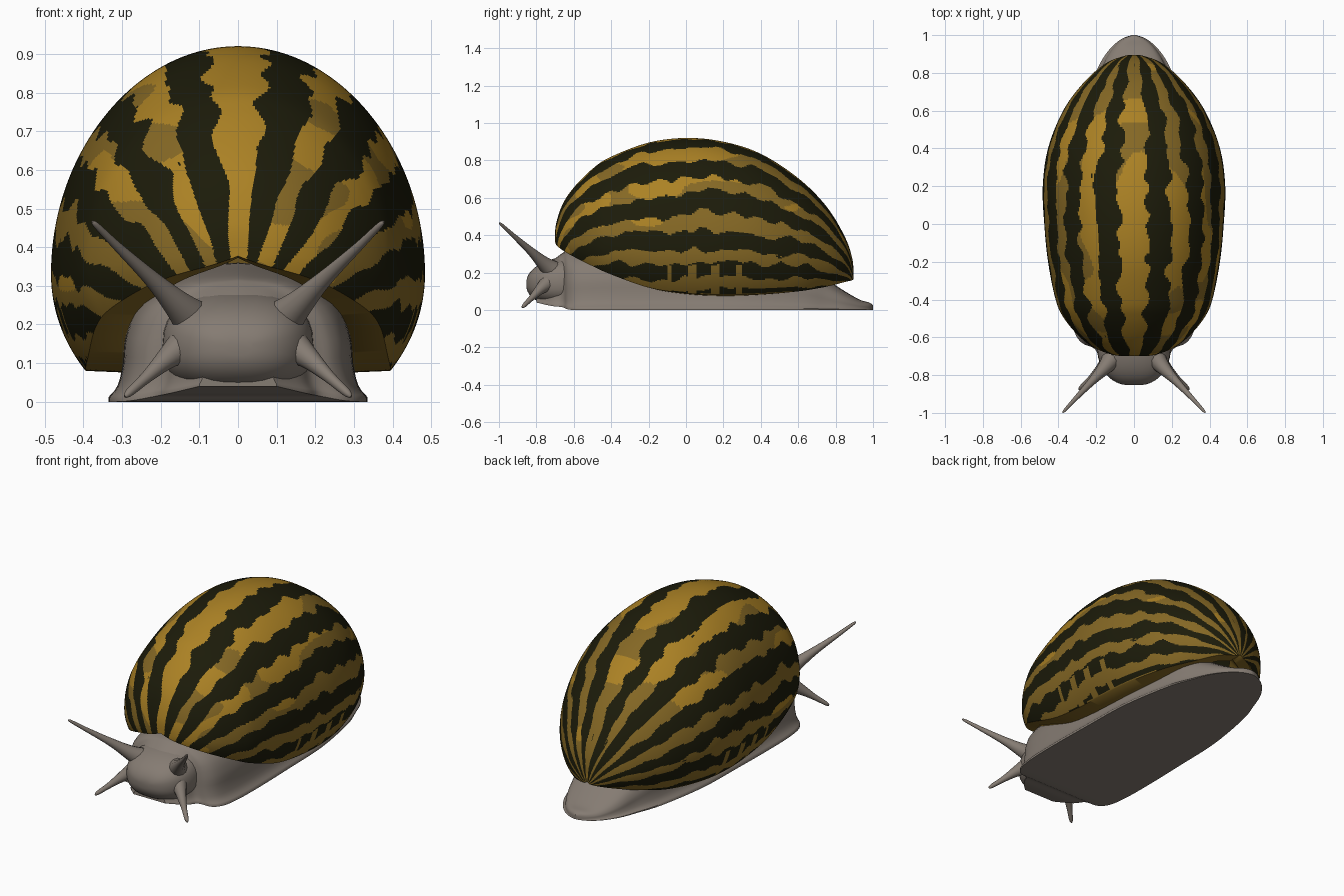
import bpy, bmesh, math
from mathutils import Vector, noise

if "Cube" in bpy.data.objects:
    bpy.data.objects.remove(bpy.data.objects["Cube"])


def material(name, rgb):
    m = bpy.data.materials.new(name)
    m.diffuse_color = (*rgb, 1)
    m.use_nodes = True
    m.node_tree.nodes["Principled BSDF"].inputs["Base Color"].default_value = m.diffuse_color
    return m


GREY = material("grey skin", (0.235, 0.2, 0.17))
GOLD = material("bright gold", (0.41, 0.222, 0.018))
BROWN = material("dull gold", (0.235, 0.138, 0.018))
DARK = material("dark olive", (0.0115, 0.011, 0.003))


def curve(rows, n):
    """Smooth interpolation through rows of numbers, n steps per gap."""
    out = []
    for i in range(len(rows) - 1):
        a, b = rows[max(i - 1, 0)], rows[i]
        c, d = rows[i + 1], rows[min(i + 2, len(rows) - 1)]
        for s in range(n):
            t = s / n
            out.append(tuple(
                0.5 * (2 * q + (r - p) * t + (2 * p - 5 * q + 4 * r - u) * t * t
                       + (3 * q - p - 3 * r + u) * t ** 3)
                for p, q, r, u in zip(a, b, c, d)))
    out.append(tuple(rows[-1]))
    return out


def loft(name, rows, mats, closed=True, paint=None, angle=45):
    """Skin a list of cross-sections; closed rings also get end caps."""
    bm = bmesh.new()
    vs = [[bm.verts.new(p) for p in row] for row in rows]
    n = len(rows[0])
    for a, b in zip(vs, vs[1:]):
        for j in range(n if closed else n - 1):
            k = (j + 1) % n
            f = bm.faces.new((a[j], a[k], b[k], b[j]))
            if paint:
                f.material_index = paint(j, f.calc_center_median())
    if closed:
        bm.faces.new(vs[0])
        bm.faces.new(vs[-1])
    bmesh.ops.remove_doubles(bm, verts=bm.verts, dist=1e-5)
    bmesh.ops.recalc_face_normals(bm, faces=bm.faces)
    me = bpy.data.meshes.new(name)
    bm.to_mesh(me)
    bm.free()
    for m in mats:
        me.materials.append(m)
    me.shade_smooth()
    me.set_sharp_from_angle(angle=math.radians(angle))
    ob = bpy.data.objects.new(name, me)
    bpy.context.collection.objects.link(ob)
    return ob


# Shell: y, half width, widest height, top height, lower radius, rim height
SHELL = [(-.70, 0, .385, .385, .01, .377), (-.695, .10, .38, .46, .05, .35),
         (-.66, .20, .37, .565, .13, .32), (-.60, .285, .36, .655, .19, .285),
         (-.50, .37, .35, .755, .28, .235), (-.40, .415, .34, .82, .33, .19),
         (-.20, .455, .33, .895, .40, .12), (0, .475, .33, .92, .43, .09),
         (.20, .483, .33, .90, .43, .08), (.40, .455, .32, .835, .40, .085),
         (.60, .375, .30, .705, .34, .10), (.75, .265, .27, .555, .22, .125),
         (.85, .15, .24, .39, .13, .15), (.89, .05, .21, .27, .06, .16),
         (.895, 0, .18, .18, .01, .172)]
COLS = 240
shell_rows = []
for y, w, zc, h, b, rim in curve(SHELL, 18):
    reach = math.pi / 2 + math.asin(max(0, min(1, (zc - rim) / b)))
    row = []
    for j in range(COLS + 1):
        a = reach * (2 * j / COLS - 1)
        c = math.cos(a)
        row.append((w * math.sin(a), y, zc + c * ((h - zc) if c > 0 else b)))
    # inward-turned lip on both sides
    lip = [[(x * .58, yy * .86, z + .08), (x * .76, yy * .93, z - .004)]
           for x, yy, z in (row[0], row[-1])]
    shell_rows.append(lip[0] + row + lip[1][::-1])


def shell_paint(j, p):
    """Wavy lengthwise stripes by angle around a low axis."""
    if j < 2 or j >= COLS + 2:
        return 1
    th = math.degrees(math.atan2(abs(p.x), p.z - 0.15))
    side = 3 if p.x > 0 else 0
    band = int(th // 18)
    wob = noise.noise(Vector((p.x * 4, p.y * 6, p.z * 4)))
    fine = noise.noise(Vector((p.x * 6, p.y * 14 + 4, p.z * 6)))
    stripe = math.cos(2 * math.pi * (th + 3 * wob - 10.5) / 18)
    wave = .28 * math.sin(p.y * 44 + band * 2 + side)
    gap = th > 79 and -.1 < p.y < .35 and math.sin(p.y * 50) > .5
    low = th > 99 and p.y < .72
    if stripe + .75 * fine + wave > -.18 and not gap and not low:
        return 2
    blob = noise.noise(Vector((p.x * 4 + 7, p.y * 3.2, p.z * 8)))
    fade = (th - 22) / 65 + max(0, p.y - .2) * .8
    return 0 if blob + .12 > fade else 1


loft("shell", shell_rows, [GOLD, BROWN, DARK], False, shell_paint, 50)

# Body and foot: y, foot half width, top height, underside height
BODY = [(-.80, .10, .19, .04), (-.72, .175, .26, .022), (-.66, .21, .305, .015),
        (-.63, .275, .32, .003), (-.57, .315, .33, 0), (-.45, .332, .34, 0),
        (-.25, .335, .35, 0), (0, .33, .36, 0), (.30, .32, .34, 0),
        (.60, .27, .26, 0), (.75, .22, .165, 0), (.85, .18, .10, 0),
        (.93, .125, .055, 0), (.98, .065, .04, 0), (1.0, .01, .025, 0)]
SECTION = [(1, .035), (.93, .12), (.89, .28), (.865, .5), (.74, .76), (.42, .95), (0, 1)]
half = [(1, 0)] + curve(SECTION, 3)
ring = half + [(-x, z) for x, z in half[-2::-1]]
loft("body_and_foot", [[(x * f, y, max(0, b + z * (t - b))) for x, z in ring]
                       for y, f, t, b in curve(BODY, 5)], [GREY])

# Head: a slightly boxy rounded lump, rising into the neck
head_rows = []
for i in range(1, 24):
    a = math.pi * i / 24
    s = math.sin(a) ** 0.8
    y = -.655 - .2 * math.cos(a)
    row = []
    for k in range(32):
        c, d = math.cos(k * math.pi / 16), math.sin(k * math.pi / 16)
        x = math.copysign(abs(c) ** .8, c) * .195 * s
        z = math.copysign(abs(d) ** .8, d) * .128 * s
        row.append((x, y, .145 + z + .12 * (y + .75) * (d > 0) * d))
    head_rows.append(row)
loft("head", head_rows, [GREY], angle=60)


# Feelers: flared base, thin shaft, rounded tip
def feeler(name, path):
    pts = curve(path, 5)
    rows = []
    for i, (x, y, z, r) in enumerate(pts):
        a, b = pts[max(i - 1, 0)], pts[min(i + 1, len(pts) - 1)]
        q = (Vector(b[:3]) - Vector(a[:3])).to_track_quat('Z', 'Y')
        rows.append([Vector((x, y, z)) + q @ Vector(
            (r * math.cos(k * math.pi / 6), r * math.sin(k * math.pi / 6), 0))
            for k in range(12)])
    loft(name, rows, [GREY], angle=60)


for side, s in (("left", 1), ("right", -1)):
    feeler("upper_feeler_" + side, [
        (.10 * s, -.69, .195, .065), (.15 * s, -.755, .245, .04),
        (.22 * s, -.83, .315, .022), (.31 * s, -.925, .40, .012),
        (.365 * s, -.985, .455, .008), (.377 * s, -.998, .466, .003)])
    feeler("lower_feeler_" + side, [
        (.12 * s, -.72, .16, .055), (.18 * s, -.775, .115, .030),
        (.235 * s, -.825, .065, .016), (.28 * s, -.865, .025, .011),
        (.292 * s, -.875, .013, .004)])
